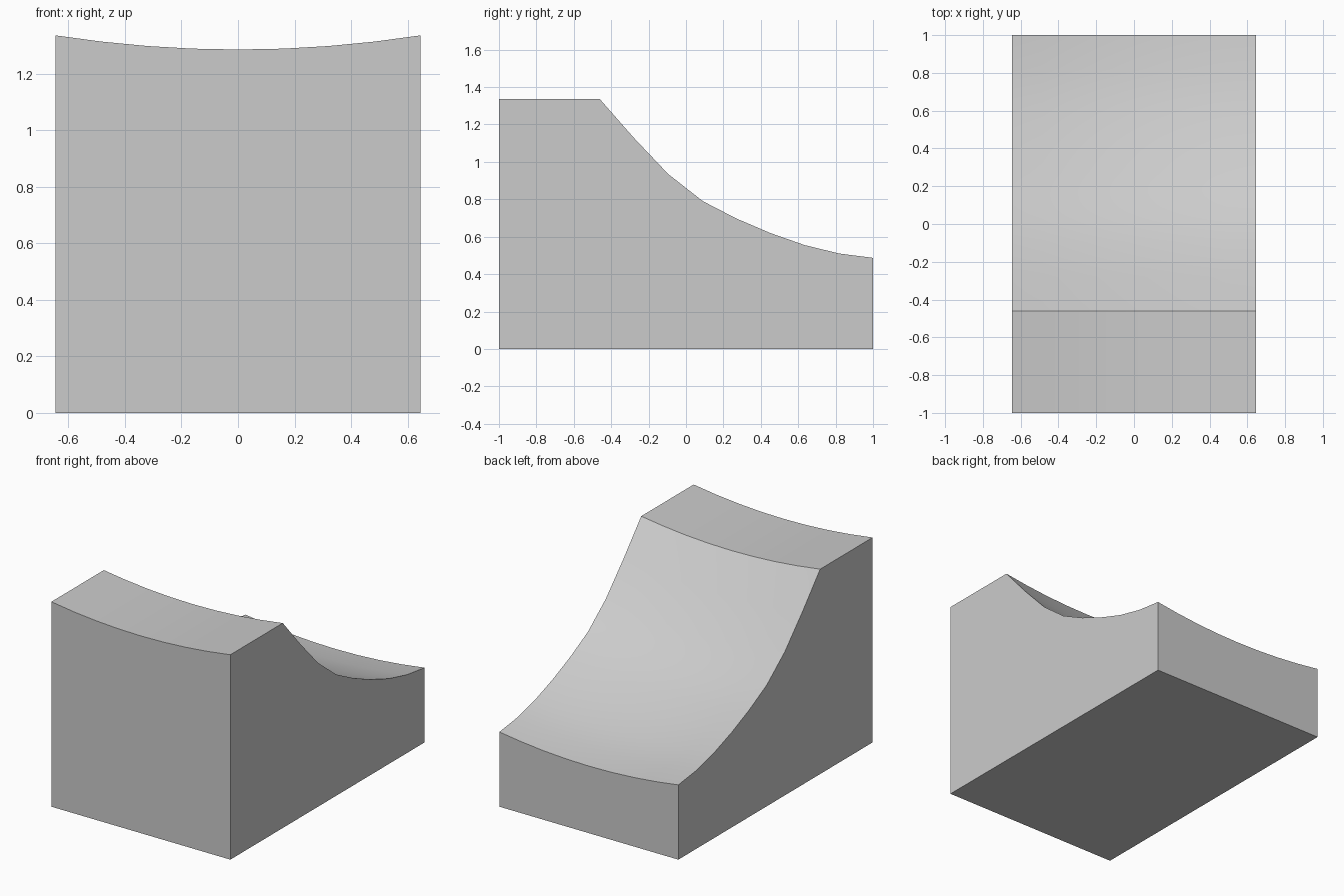
import bpy, bmesh

if "Cube" in bpy.data.objects:
    bpy.data.objects.remove(bpy.data.objects["Cube"])

HALF_W, SAG, STEPS = 0.645, 0.05, 8

# Side profile of the top surface (y, z), measured along the outer edges
profile = [(-1, 1.335), (-0.46, 1.335), (-0.28, 1.13), (-0.095, 0.935),
           (0.09, 0.79), (0.27, 0.697), (0.45, 0.62), (0.635, 0.555),
           (0.82, 0.51), (1, 0.487)]

bm = bmesh.new()


def section(x):
    """Closed cross-section at x; the top dips towards the middle."""
    dip = SAG * (1 - (x / HALF_W) ** 2)
    points = [(y, z - dip) for y, z in profile] + [(1, 0), (-1, 0)]
    return [bm.verts.new((x, y, z)) for y, z in points]


# Sloped block: skin the sections across the width, then cap both sides
rings = [section(HALF_W * (2 * i / STEPS - 1)) for i in range(STEPS + 1)]
for a, b in zip(rings, rings[1:]):
    for i in range(len(a)):
        j = (i + 1) % len(a)
        bm.faces.new((a[i], a[j], b[j], b[i]))
bm.faces.new(rings[0])
bm.faces.new(rings[-1])
bmesh.ops.recalc_face_normals(bm, faces=bm.faces)

mesh = bpy.data.meshes.new("sloped_block")
bm.to_mesh(mesh)
bm.free()
block = bpy.data.objects.new("sloped_block", mesh)
bpy.context.collection.objects.link(block)

# Smooth the curved top, keep the outer edges and crease sharp
bpy.context.view_layer.objects.active = block
block.select_set(True)
bpy.ops.object.shade_smooth_by_angle(angle=0.5)
